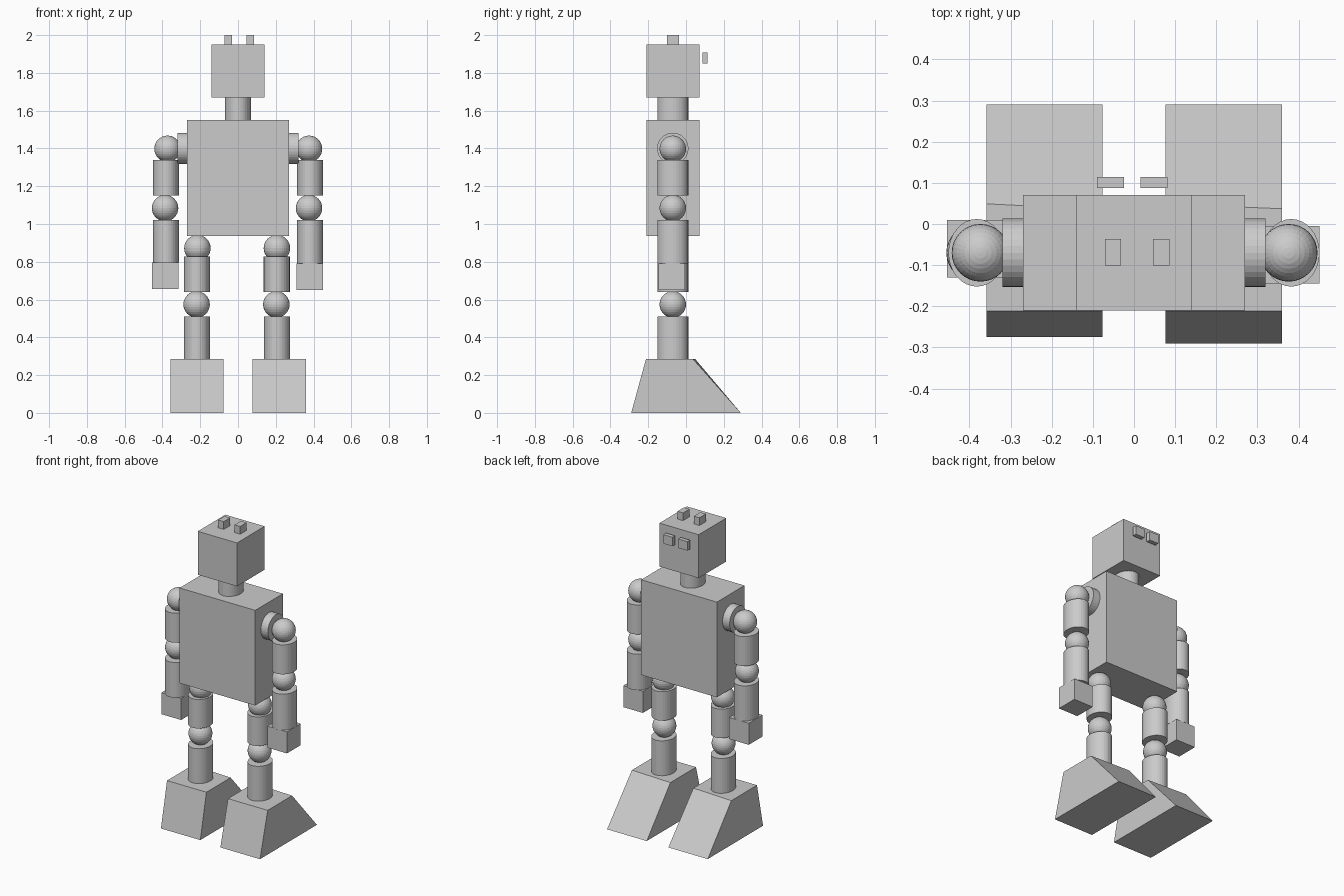
import bpy
from math import pi

if "Cube" in bpy.data.objects:
    bpy.data.objects.remove(bpy.data.objects["Cube"])

YC = -0.07   # depth of the body's centre line


def box(name, x0, x1, y0, y1, z0, z1):
    bpy.ops.mesh.primitive_cube_add(size=1, location=((x0 + x1) / 2, (y0 + y1) / 2, (z0 + z1) / 2))
    ob = bpy.context.object
    ob.name = name
    ob.scale = (x1 - x0, y1 - y0, z1 - z0)
    return ob


def tube(name, x, z0, z1, rx=0.069, ry=0.082):
    # upright oval cylinder used for the neck and every limb segment
    bpy.ops.mesh.primitive_cylinder_add(vertices=32, radius=1, depth=1, location=(x, YC, (z0 + z1) / 2))
    ob = bpy.context.object
    ob.name = name
    ob.scale = (rx, ry, z1 - z0)
    return ob


def ball(name, x, z):
    bpy.ops.mesh.primitive_uv_sphere_add(segments=32, ring_count=16, radius=0.07, location=(x, YC, z))
    bpy.context.object.name = name


def foot(name, x0, x1, heel, toe_top_left, toe_top_right):
    # wedge with a short steep front and a long slope behind
    top = 0.285
    verts = [(x0, heel, 0), (x1, heel, 0), (x1, 0.29, 0), (x0, 0.29, 0),
             (x0, -0.212, top), (x1, -0.212, top), (x1, toe_top_right, top), (x0, toe_top_left, top)]
    faces = [(3, 2, 1, 0), (4, 5, 6, 7), (0, 1, 5, 4), (1, 2, 6, 5), (2, 3, 7, 6), (3, 0, 4, 7)]
    me = bpy.data.meshes.new(name)
    me.from_pydata(verts, [], faces)
    bpy.context.collection.objects.link(bpy.data.objects.new(name, me))


# Head, neck and torso
box("torso", -0.27, 0.27, -0.21, 0.071, 0.936, 1.55)
tube("neck", 0, 1.55, 1.67)
box("head", -0.14, 0.14, -0.21, 0.071, 1.67, 1.95)

# Knobs on top of the head and floating eye plates
for side, knob_x, eye_x in (("left", -0.051, -0.057), ("right", 0.066, 0.049)):
    box("head_knob_" + side, knob_x - 0.02, knob_x + 0.02, -0.101, -0.036, 1.95, 2.0)
    box("eye_" + side, eye_x - 0.033, eye_x + 0.033, 0.087, 0.114, 1.85, 1.908)

# Arms: disc, shoulder ball, upper arm, elbow, forearm, hand
for side, s, shoulder, elbow, hand_x, hand_y, hand_z in (
        ("left", -1, -0.373, -0.386, -0.385, -0.06, 0.795),
        ("right", 1, 0.376, 0.376, 0.381, -0.075, 0.79)):
    bpy.ops.mesh.primitive_cylinder_add(vertices=32, radius=0.083, depth=0.05,
                                        location=(s * 0.295, YC, 1.40), rotation=(0, pi / 2, 0))
    bpy.context.object.name = "shoulder_disc_" + side
    ball("shoulder_" + side, shoulder, 1.398)
    tube("upper_arm_" + side, s * 0.382, 1.15, 1.34)
    ball("elbow_" + side, elbow, 1.084)
    tube("forearm_" + side, s * 0.382, hand_z, 1.022)
    box("hand_" + side, hand_x - 0.07, hand_x + 0.07, hand_y - 0.07, hand_y + 0.07, hand_z - 0.139, hand_z)

# Legs: hip ball, thigh, knee, shin
for side, hip, thigh, knee, shin in (("left", -0.215, -0.217, -0.219, -0.217),
                                     ("right", 0.206, 0.205, 0.203, 0.207)):
    ball("hip_" + side, hip, 0.872)
    tube("thigh_" + side, thigh, 0.641, 0.828)
    ball("knee_" + side, knee, 0.574)
    tube("shin_" + side, shin, 0.285, 0.51)

# Feet
foot("foot_left", -0.358, -0.077, -0.274, 0.049, 0.035)
foot("foot_right", 0.077, 0.36, -0.29, 0.049, 0.037)
